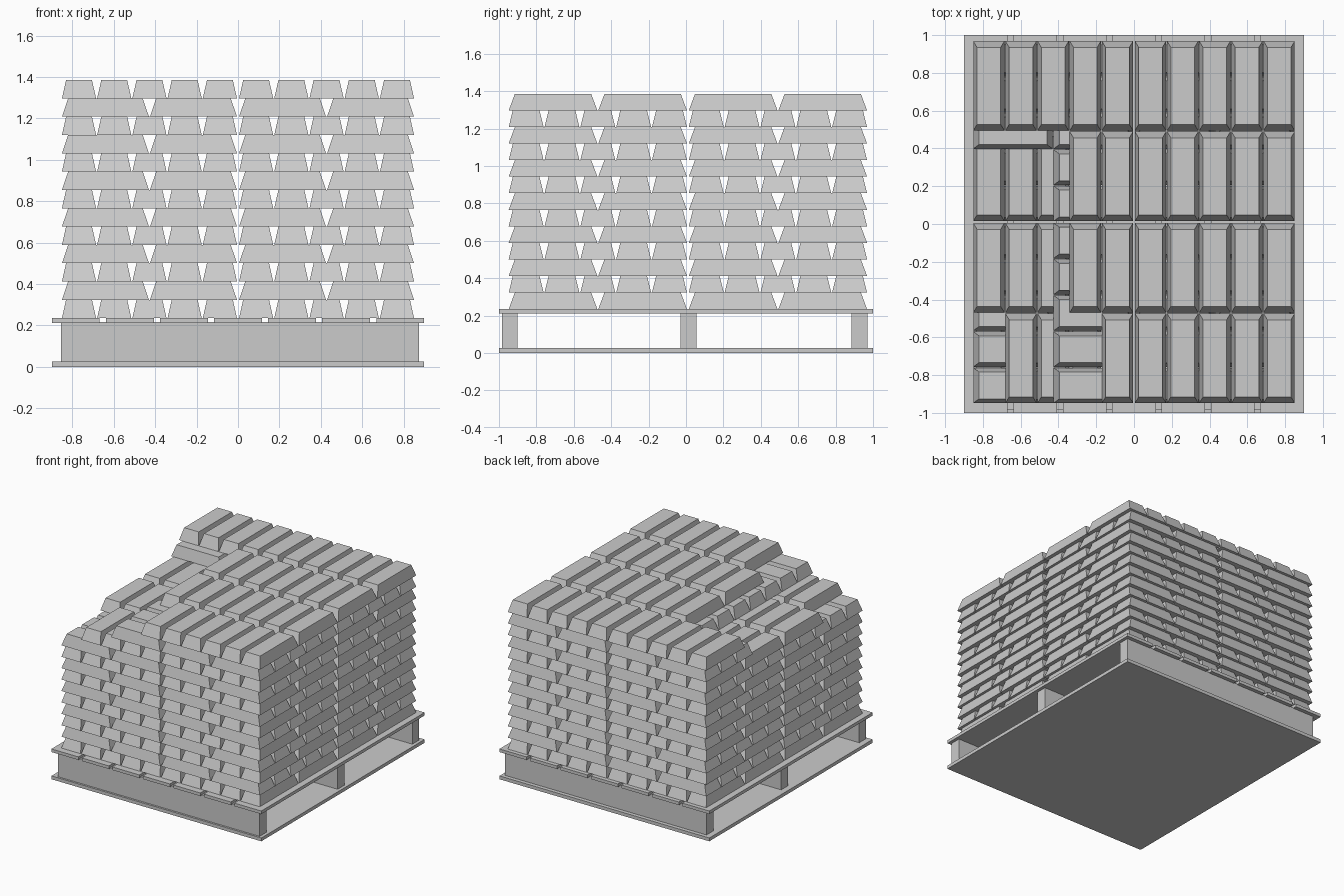
import bpy, bmesh

if "Cube" in bpy.data.objects:
    bpy.data.objects.remove(bpy.data.objects["Cube"])

CUBE_FACES = [(3, 2, 1, 0), (4, 5, 6, 7), (0, 1, 5, 4),
              (1, 2, 6, 5), (2, 3, 7, 6), (3, 0, 4, 7)]


def add_frustum(bm, x0, x1, y0, y1, z0, z1, ix=0.0, iy=0.0):
    """Box whose top is inset by ix, iy."""
    v = []
    for z, a, b in ((z0, 0, 0), (z1, ix, iy)):
        for x, y in ((x0 + a, y0 + b), (x1 - a, y0 + b),
                     (x1 - a, y1 - b), (x0 + a, y1 - b)):
            v.append(bm.verts.new((x, y, z)))
    for f in CUBE_FACES:
        bm.faces.new([v[i] for i in f])


def finish(bm, name):
    me = bpy.data.meshes.new(name)
    bm.to_mesh(me)
    bm.free()
    ob = bpy.data.objects.new(name, me)
    bpy.context.collection.objects.link(ob)


def box(name, *dims):
    bm = bmesh.new()
    add_frustum(bm, *dims)
    finish(bm, name)


# Pallet: base sheet, three bearers, seven deck boards
box("pallet_base", -0.9, 0.9, -1, 1, 0, 0.026)
for i, y in enumerate((-0.943, 0.013, 0.928)):
    box(f"pallet_bearer_{i}", -0.855, 0.875, y - 0.042, y + 0.042, 0.026, 0.216)
BOARD, GAP = 0.2314, 0.03
for i in range(7):
    x = -0.9 + i * (BOARD + GAP)
    box(f"deck_board_{i}", x, x + BOARD, -1, 1, 0.211, 0.235)

# Stacked ingots: 13 layers, alternating direction
Z0, H, LAYERS = 0.235, 0.0885, 13
CY = 0.01


def spans(n, half, centre, gap=0.005, mid=0.005):
    """n equal spans mirrored about centre, with a slot in the middle."""
    pitch = (half - mid) / (n // 2)
    pos = [(mid + k * pitch, mid + (k + 1) * pitch - gap) for k in range(n // 2)]
    neg = [(-b, -a) for a, b in reversed(pos)]
    return [(centre + a, centre + b) for a, b in neg + pos]


def taken(layer, i, j):
    """Ingots removed from the front left of the stack (i along x, j along y)."""
    if layer == 12:
        return (j == 0 and i < 4) or (j in (1, 2) and i < 3)
    if layer == 11:
        return i == 0 and j < 7
    return layer == 10 and i == 0 and j == 0


for layer in range(LAYERS):
    along_y = layer % 2 == 0
    xs = spans(10 if along_y else 4, 0.856, 0.0)
    ys = spans(4 if along_y else 10, 0.963, CY)
    ix, iy = (0.02, 0.033) if along_y else (0.03, 0.022)
    z = Z0 + layer * H
    bm = bmesh.new()
    for i, (x0, x1) in enumerate(xs):
        for j, (y0, y1) in enumerate(ys):
            if not taken(layer, i, j):
                add_frustum(bm, x0, x1, y0, y1, z, z + H, ix, iy)
    finish(bm, f"ingot_layer_{layer}")
